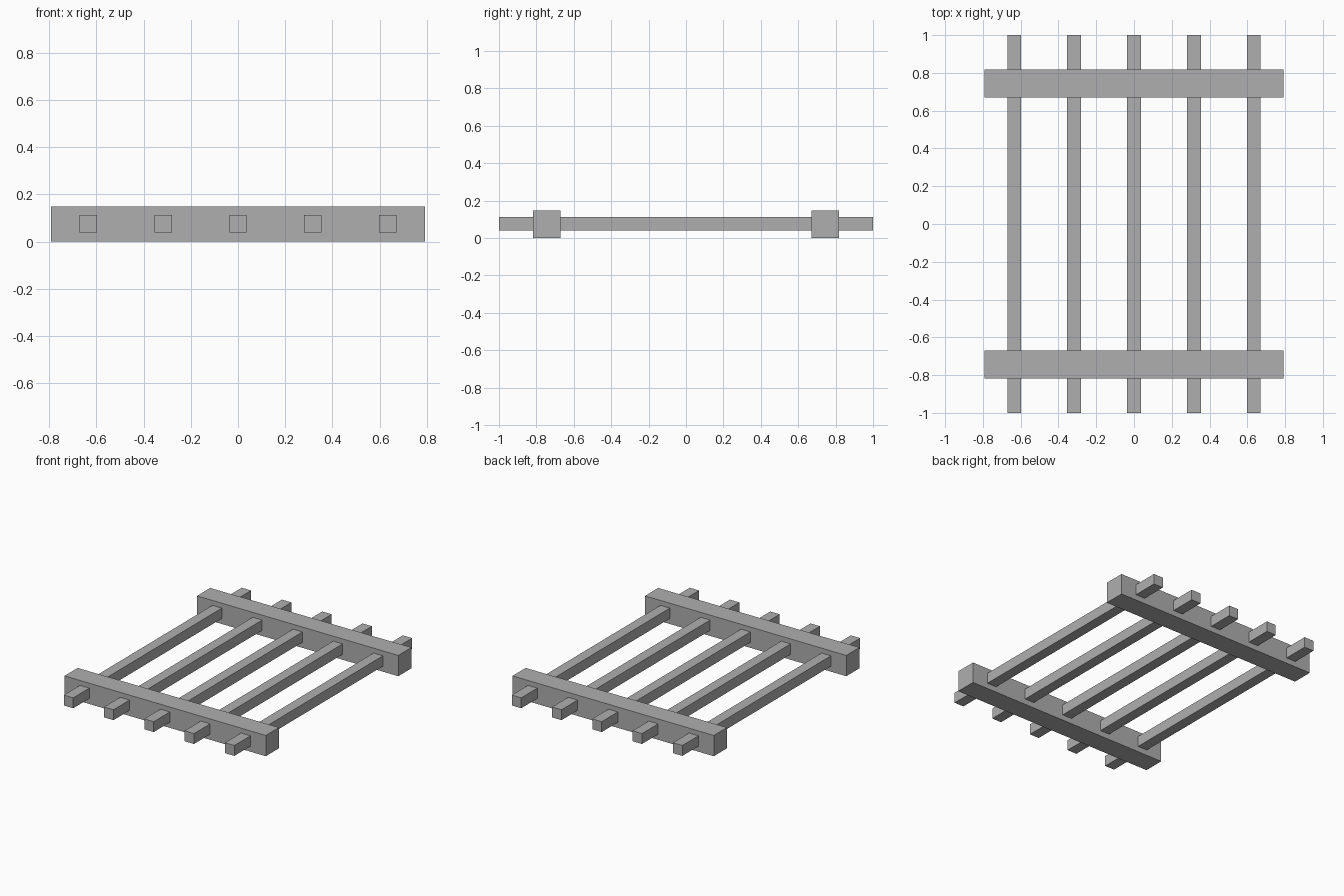
import bpy

cube = bpy.data.objects.get("Cube")
if cube:
    bpy.data.objects.remove(cube, do_unlink=True)

# Single plain grey
grey = bpy.data.materials.new("plain_grey")
grey.use_nodes = True
color = (0.43, 0.43, 0.43, 1)
grey.diffuse_color = color
grey.node_tree.nodes["Principled BSDF"].inputs["Base Color"].default_value = color


def box(name, center, size):
    bpy.ops.mesh.primitive_cube_add(size=1, location=center)
    obj = bpy.context.object
    obj.name = name
    obj.scale = size
    bpy.ops.object.transform_apply(location=False, rotation=False, scale=True)
    obj.data.materials.append(grey)
    return obj


BEAM = 0.148          # square section of the cross beams
BAR = 0.074           # square section of the bars
MID_Z = BEAM / 2
SPACING = 0.317

# Two cross beams
for name, side in (("front_beam", -1), ("back_beam", 1)):
    box(name, (0, side * 0.745, MID_Z), (1.584, BEAM, BEAM))

# Five long bars running through both beams
for i in range(5):
    box(f"bar_{i + 1}", ((i - 2) * SPACING, 0, MID_Z + 0.002), (BAR, 2, BAR))
